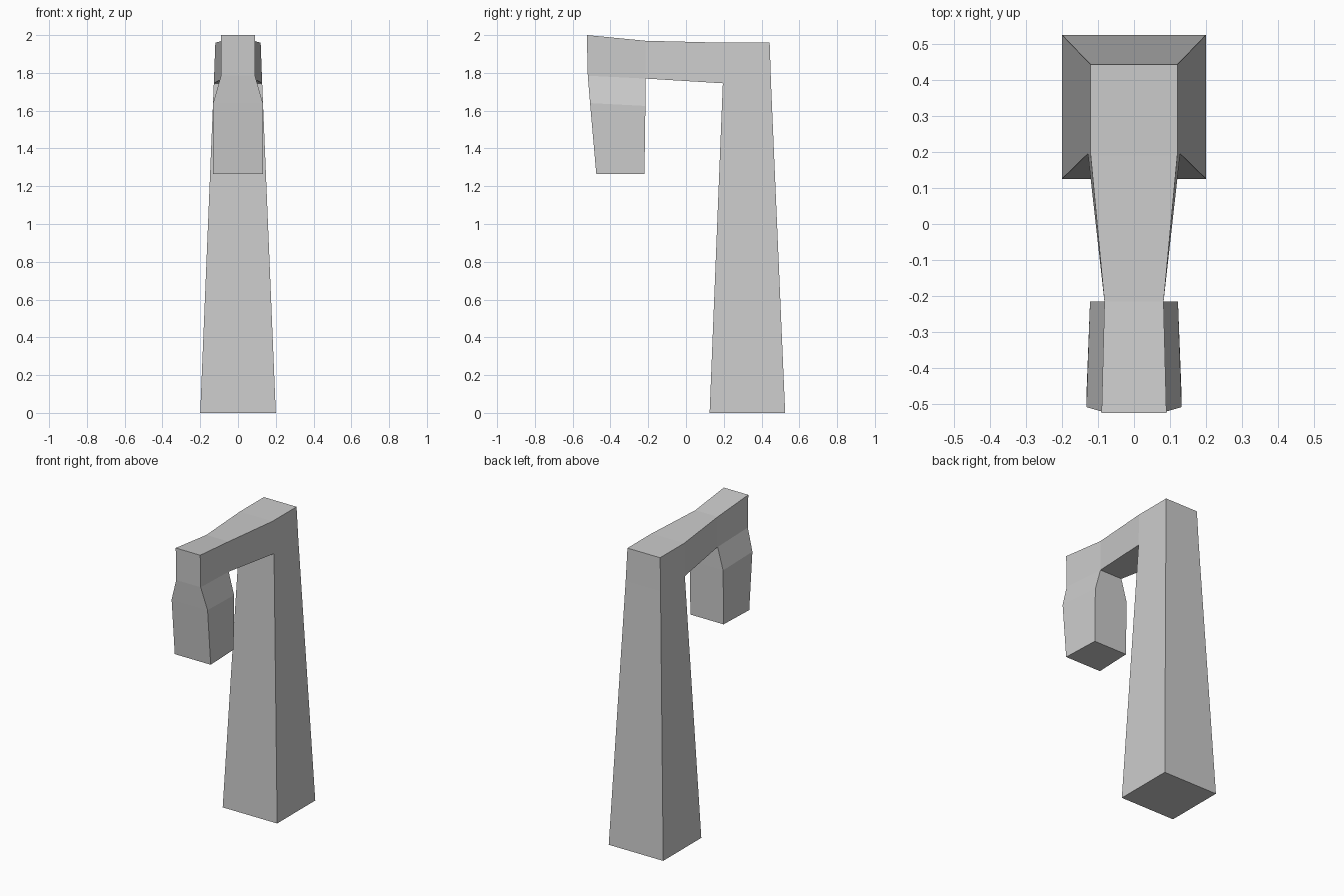
import bpy
import bmesh

cube = bpy.data.objects.get("Cube")
if cube:
    bpy.data.objects.remove(cube, do_unlink=True)

# Plain grey for the whole body
grey = bpy.data.materials.new("light_grey")
grey.use_nodes = True
color = (0.6, 0.6, 0.6, 1.0)
grey.diffuse_color = color
grey.node_tree.nodes["Principled BSDF"].inputs["Base Color"].default_value = color

# Side outline: (half width, y, z), running round the whole silhouette
outline = [
    (0.2, 0.125, 0), (0.2, 0.525, 0),                # post foot
    (0.128, 0.45, 1.745), (0.12, 0.443, 1.96),       # post back
    (0.12, 0.19, 1.96), (0.082, -0.215, 1.97),       # arm top
    (0.09, -0.525, 2.0), (0.09, -0.52, 1.785),       # nose
    (0.132, -0.508, 1.64), (0.132, -0.475, 1.265),   # head front
    (0.122, -0.22, 1.265), (0.122, -0.215, 1.625),   # head back
    (0.082, -0.215, 1.77), (0.128, 0.195, 1.745),    # arm underside
]
# Side panels: post, corner, arm, nose, neck, head
panels = [(0, 1, 2, 13), (13, 2, 3, 4), (13, 4, 5, 12),
          (12, 5, 6, 7), (12, 7, 8, 11), (11, 8, 9, 10)]

bm = bmesh.new()
left = [bm.verts.new((w, y, z)) for w, y, z in outline]
right = [bm.verts.new((-w, y, z)) for w, y, z in outline]
for side in (left, right):
    for panel in panels:
        bm.faces.new([side[i] for i in panel])

# Skin between the two sides
count = len(outline)
for i in range(count):
    j = (i + 1) % count
    bm.faces.new((left[i], left[j], right[j], right[i]))
bmesh.ops.recalc_face_normals(bm, faces=bm.faces)

mesh = bpy.data.meshes.new("post_with_hanging_head")
bm.to_mesh(mesh)
bm.free()
mesh.materials.append(grey)
body = bpy.data.objects.new("post_with_hanging_head", mesh)
bpy.context.collection.objects.link(body)
